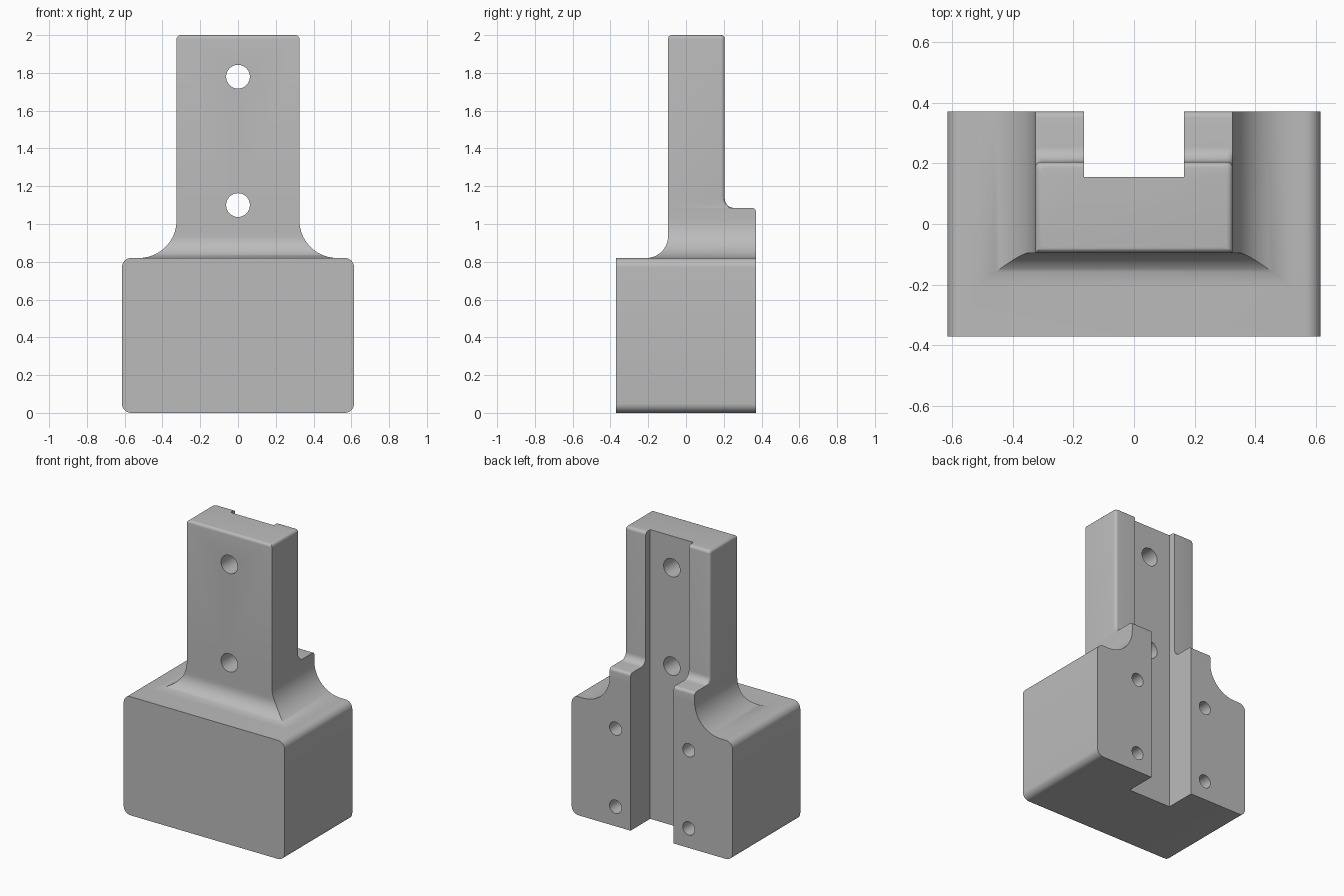
import bpy, bmesh, math
from mathutils import Matrix

cube = bpy.data.objects.get("Cube")
if cube:
    bpy.data.objects.remove(cube, do_unlink=True)

grey = bpy.data.materials.new("plain grey")
grey.use_nodes = True
colour = (0.5, 0.5, 0.5, 1)
grey.diffuse_color = colour
grey.node_tree.nodes["Principled BSDF"].inputs["Base Color"].default_value = colour

HALF_X, HALF_Y, BASE_Z, TOP = 0.615, 0.37, 0.82, 2.0
NECK_X, NECK_FRONT, NECK_BACK, STEP_Z = 0.325, -0.095, 0.205, 1.085


def loft(name, rings):
    """Solid skinned over closed rings that share a point count."""
    bm = bmesh.new()
    loops = [[bm.verts.new(p) for p in ring] for ring in rings]
    n = len(loops[0])
    for a, b in zip(loops, loops[1:]):
        for i in range(n):
            bm.faces.new((a[i], a[(i + 1) % n], b[(i + 1) % n], b[i]))
    bm.faces.new(loops[0])
    bm.faces.new(loops[-1])
    bmesh.ops.remove_doubles(bm, verts=bm.verts, dist=1e-5)
    bmesh.ops.recalc_face_normals(bm, faces=bm.faces)
    mesh = bpy.data.meshes.new(name)
    bm.to_mesh(mesh)
    bm.free()
    mesh.materials.append(grey)
    obj = bpy.data.objects.new(name, mesh)
    bpy.context.collection.objects.link(obj)
    return obj


def arc(r, start, end, steps):
    for i in range(steps + 1):
        a = math.radians(start + (end - start) * i / steps)
        yield r * math.cos(a), r * math.sin(a)


def box(name, x0, x1, y0, y1, z0, z1):
    outline = [(x0, y0), (x1, y0), (x1, y1), (x0, y1)]
    return loft(name, [[(x, y, z) for x, y in outline] for z in (z0, z1)])


def rod(name, x, z, r, y0, y1):
    circle = list(arc(r, 0, 360, 32))[:-1]
    return loft(name, [[(x + u, y, z + v) for u, v in circle] for y in (y0, y1)])


def combine(target, other, operation):
    mod = target.modifiers.new(other.name, 'BOOLEAN')
    mod.operation, mod.solver, mod.object = operation, 'EXACT', other
    bpy.context.view_layer.objects.active = target
    bpy.ops.object.modifier_apply(modifier=mod.name)
    bpy.data.objects.remove(other, do_unlink=True)


# Base block: rounded rectangle run from front to back
R = 0.05
outline = []
for k, (sx, sz) in enumerate([(1, 1), (-1, 1), (-1, -1), (1, -1)]):
    cx, cz = sx * (HALF_X - R), BASE_Z / 2 + sz * (BASE_Z / 2 - R)
    outline += [(cx + u, cz + v) for u, v in arc(R, 90 * k, 90 * k + 90, 8)]
body = loft("mounting_block", [[(x, y, z) for x, z in outline] for y in (-HALF_Y, HALF_Y)])


# Neck: flared foot, stepped back and softened top, as one stack of sections
def flare(r, h):
    return r - math.sqrt(max(0, r * r - (r - h) ** 2)) if h < r else 0


def section(z, back, round_back, inset=0):
    h = max(0, z - BASE_Z)
    x = NECK_X + flare(0.2, h) - inset
    front = NECK_FRONT - flare(0.115, h) + inset
    r = round_back
    side = [(x - r + u, back - r + v, z) for u, v in arc(r, 0, 90, 5)]
    return [(-x, front, z), (x, front, z)] + side + [(-a, b, c) for a, b, c in reversed(side)]


EDGE, COVE = 0.02, 0.05
sections = [section(BASE_Z - 0.1, HALF_Y, 0)]
for i in range(19):
    h = 0.2 * (1 - math.cos(math.radians(5 * i)))
    sections.append(section(BASE_Z + h, HALF_Y, 0))
for u, v in arc(EDGE, 0, 90, 5):
    sections.append(section(STEP_Z - EDGE + v, HALF_Y - EDGE + u, 0))
for u, v in arc(COVE, 270, 180, 8):
    sections.append(section(STEP_Z + COVE + v, NECK_BACK + COVE + u, EDGE))
for u, v in arc(EDGE, 0, 90, 5):
    sections.append(section(TOP - EDGE + v, NECK_BACK - EDGE + u, EDGE, EDGE - u))
combine(body, loft("neck", sections), 'UNION')

# Channel down the whole back
combine(body, box("channel", -0.165, 0.165, 0.155, 1, -1, 3), 'DIFFERENCE')

# Two through holes in the neck, four blind screw holes in the back
for z in (1.1, 1.78):
    combine(body, rod("through_hole", 0, z, 0.063, -1, 1), 'DIFFERENCE')
for x in (-0.28, 0.28):
    for z in (0.135, 0.675):
        combine(body, rod("screw_hole", x, z, 0.046, 0.05, 1), 'DIFFERENCE')

body.select_set(True)
bpy.context.view_layer.objects.active = body
bpy.ops.object.shade_smooth_by_angle(angle=math.radians(30))
